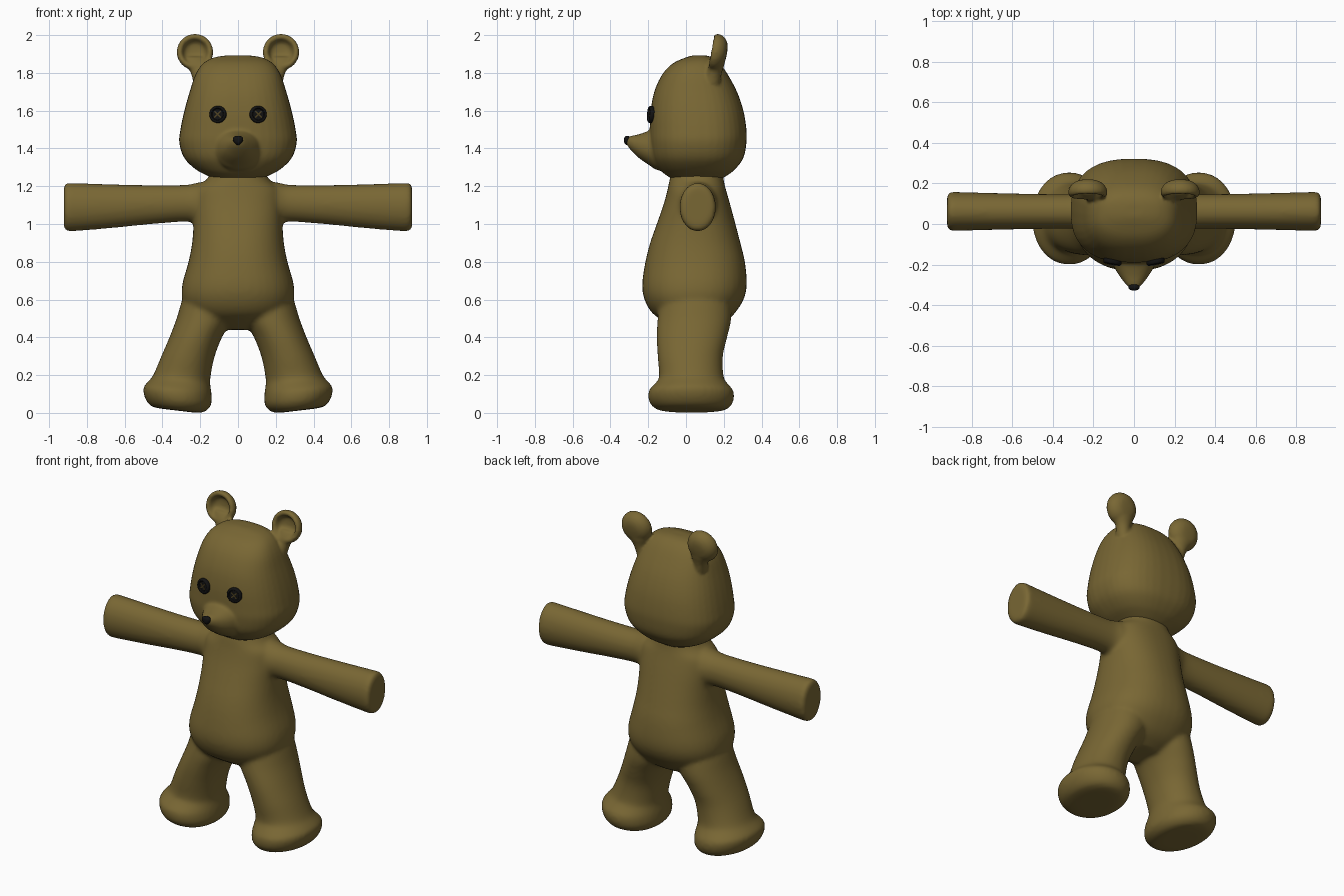
import bpy, bmesh, math
from mathutils import Vector, Matrix

if "Cube" in bpy.data.objects:
    bpy.data.objects.remove(bpy.data.objects["Cube"])


def material(name, rgb):
    m = bpy.data.materials.new(name)
    m.diffuse_color = (*rgb, 1)
    m.use_nodes = True
    m.node_tree.nodes["Principled BSDF"].inputs["Base Color"].default_value = m.diffuse_color
    return m


FUR = material("olive fur", (0.19, 0.135, 0.034))
BLACK = material("black plastic", (0.006, 0.006, 0.006))
THREAD = material("brown thread", (0.07, 0.05, 0.015))

ALONG_X = lambda t, a, b: Vector((t, a, b))
ALONG_Y = lambda t, a, b: Vector((a, t, b))
ALONG_Z = lambda t, a, b: Vector((a, b, t))


def spline(rows, steps):
    """Catmull-Rom interpolation of number rows."""
    out = []
    for i in range(len(rows) - 1):
        p = [rows[max(0, min(len(rows) - 1, i + k))] for k in (-1, 0, 1, 2)]
        for s in range(steps):
            u = s / steps
            out.append([0.5 * (2 * b + (c - a) * u + (2 * a - 5 * b + 4 * c - d) * u * u
                               + (3 * b - a - 3 * c + d) * u ** 3) for a, b, c, d in zip(*p)])
    return out + [list(rows[-1])]


def loft(bm, rows, place, power=2.0, steps=4, sides=40):
    """Closed skin over superellipse rings given as (t, a0, a1, b0, b1)."""
    rings = []
    for t, a0, a1, b0, b1 in spline(rows, steps):
        ring = []
        for k in range(sides):
            w = 2 * math.pi * k / sides
            c, s = math.cos(w), math.sin(w)
            a = (a0 + a1) / 2 + (a1 - a0) / 2 * math.copysign(abs(c) ** (2 / power), c)
            b = (b0 + b1) / 2 + (b1 - b0) / 2 * math.copysign(abs(s) ** (2 / power), s)
            ring.append(bm.verts.new(place(t, a, b)))
        rings.append(ring)
    for r, q in zip(rings, rings[1:]):
        for k in range(sides):
            j = (k + 1) % sides
            bm.faces.new((r[k], r[j], q[j], q[k]))
    bm.faces.new(rings[0])
    bm.faces.new(rings[-1])


def spin(bm, profile, matrix, sides=32):
    """Solid of revolution around local y from (radius, y) points."""
    rows = [(y, -r, r, -r, r) for r, y in profile]
    loft(bm, rows, lambda t, a, b: matrix @ Vector((a, t, b)), steps=2, sides=sides)


def finish(bm, name, mat, voxel=None, smooth=0):
    bmesh.ops.recalc_face_normals(bm, faces=bm.faces)
    me = bpy.data.meshes.new(name)
    bm.to_mesh(me)
    bm.free()
    ob = bpy.data.objects.new(name, me)
    bpy.context.collection.objects.link(ob)
    me.materials.append(mat)
    bpy.ops.object.select_all(action='DESELECT')
    ob.select_set(True)
    bpy.context.view_layer.objects.active = ob
    if voxel:
        # fuse the overlapping shells and soften the seams
        r = ob.modifiers.new("fuse", 'REMESH')
        r.mode, r.voxel_size = 'VOXEL', voxel
        s = ob.modifiers.new("soften", 'SMOOTH')
        s.factor, s.iterations = 0.5, smooth
        for n in ("fuse", "soften"):
            bpy.ops.object.modifier_apply(modifier=n)
        bpy.ops.object.shade_smooth()
    else:
        bpy.ops.object.shade_smooth_by_angle(angle=math.radians(40))
    return ob


# Body: torso, arms and legs fused together
bm = bmesh.new()
loft(bm, [(0.44, -.10, .10, -.04, .14), (0.48, -.20, .20, -.11, .21), (0.53, -.26, .26, -.18, .26),
          (0.60, -.295, .295, -.22, .305), (0.68, -.295, .295, -.232, .322),
          (0.80, -.262, .262, -.215, .312), (0.90, -.243, .243, -.19, .288),
          (1.0, -.236, .236, -.155, .262), (1.1, -.236, .236, -.12, .235),
          (1.18, -.225, .225, -.098, .212), (1.23, -.17, .17, -.088, .20),
          (1.30, -.13, .13, -.07, .19)], ALONG_Z, 2.3)
for s in (-1, 1):
    side_x = lambda t, a, b: Vector((s * t, a, b))
    loft(bm, [(.05, -.06, .18, .98, 1.23), (.20, -.04, .165, .995, 1.222),
              (.27, -.024, .148, 1.012, 1.208), (.45, -.024, .148, 1.0, 1.206),
              (.65, -.028, .152, .98, 1.21), (.85, -.033, .157, .963, 1.216),
              (.905, -.033, .157, .962, 1.217), (.922, -.02, .145, .98, 1.2)], side_x)
    # leg swings outward into a wide padded foot with a tilted sole
    leg = lambda t, a, b: Vector((s * a, b, t + 0.12 * (a - 0.32) * max(0, 1 - t / 0.4)))
    loft(bm, [(.012, .23, .40, -.08, .14), (.02, .18, .46, -.155, .215), (.06, .142, .492, -.195, .25),
              (.115, .14, .502, -.198, .252), (.15, .145, .48, -.17, .225),
              (.19, .147, .45, -.143, .20), (.30, .125, .405, -.15, .195),
              (.40, .085, .363, -.155, .218), (.50, .03, .325, -.15, .24),
              (.60, .02, .295, -.13, .23), (.68, .05, .26, -.08, .18)], leg, 2.1)
finish(bm, "body", FUR, 0.012, 9)

# Head: skull, muzzle and cupped ears fused together
bm = bmesh.new()
loft(bm, [(1.235, -.11, .11, -.06, .18), (1.255, -.16, .16, -.10, .215), (1.29, -.225, .225, -.14, .26),
          (1.35, -.285, .285, -.178, .304), (1.43, -.311, .311, -.192, .32),
          (1.50, -.305, .305, -.192, .32), (1.60, -.284, .284, -.187, .304),
          (1.70, -.256, .256, -.168, .27), (1.79, -.226, .226, -.127, .222),
          (1.85, -.185, .185, -.07, .18), (1.882, -.125, .125, 0, .14),
          (1.893, -.05, .05, .04, .10)], ALONG_Z, 2.5)
loft(bm, [(-.05, -.13, .13, 1.27, 1.50), (-.15, -.127, .127, 1.285, 1.525),
          (-.195, -.108, .108, 1.312, 1.495), (-.25, -.076, .076, 1.35, 1.475),
          (-.30, -.038, .038, 1.40, 1.464), (-.318, -.015, .015, 1.43, 1.455)], ALONG_Y, 2.2)
for s in (-1, 1):
    lean = Matrix.Translation((s * .228, .172, 1.908)) @ Matrix.Rotation(math.radians(-10), 4, 'X')
    spin(bm, [(.005, .045), (.045, .042), (.078, .025), (.096, -.005), (.094, -.03),
              (.082, -.04), (.068, -.032), (.055, -.004), (.03, .006), (.004, .008)], lean)
    side_z = lambda t, a, b: Vector((s * a, b, t))
    loft(bm, [(1.74, .16, .235, .09, .18), (1.80, .165, .25, .11, .19),
              (1.85, .155, .282, .125, .205), (1.885, .16, .295, .15, .21)], side_z)
finish(bm, "head", FUR, 0.009, 4)

# Nose: small rounded triangle
bm = bmesh.new()
loft(bm, [(-.328, -.008, .008, 1.435, 1.452), (-.324, -.02, .02, 1.425, 1.462),
          (-.312, -.027, .027, 1.418, 1.467), (-.298, -.02, .02, 1.425, 1.463)],
     lambda t, a, b: Vector((a * (1 + 14 * (b - 1.445)), t, b)), 2.2, 3, 24)
finish(bm, "nose", BLACK)

# Button eyes with raised rims and crossed stitches
for s, side in ((-1, "right"), (1, "left")):
    face = (Matrix.Translation((s * .106, -.184, 1.58))
            @ Matrix.Rotation(s * math.radians(11), 4, 'Z') @ Matrix.Rotation(math.radians(-4), 4, 'X'))
    bm = bmesh.new()
    spin(bm, [(.040, .012), (.045, .004), (.045, -.008), (.040, -.015),
              (.033, -.014), (.029, -.008), (.004, -.008)], face)
    finish(bm, side + "_button_eye", BLACK)
    bm = bmesh.new()
    for turn in (-45, 45):
        bmesh.ops.create_cube(bm, size=1, matrix=face @ Matrix.Translation((0, -.009, 0))
                              @ Matrix.Rotation(math.radians(turn), 4, 'Y')
                              @ Matrix.Diagonal((.048, .006, .007, 1)))
    finish(bm, side + "_eye_stitch", THREAD)
